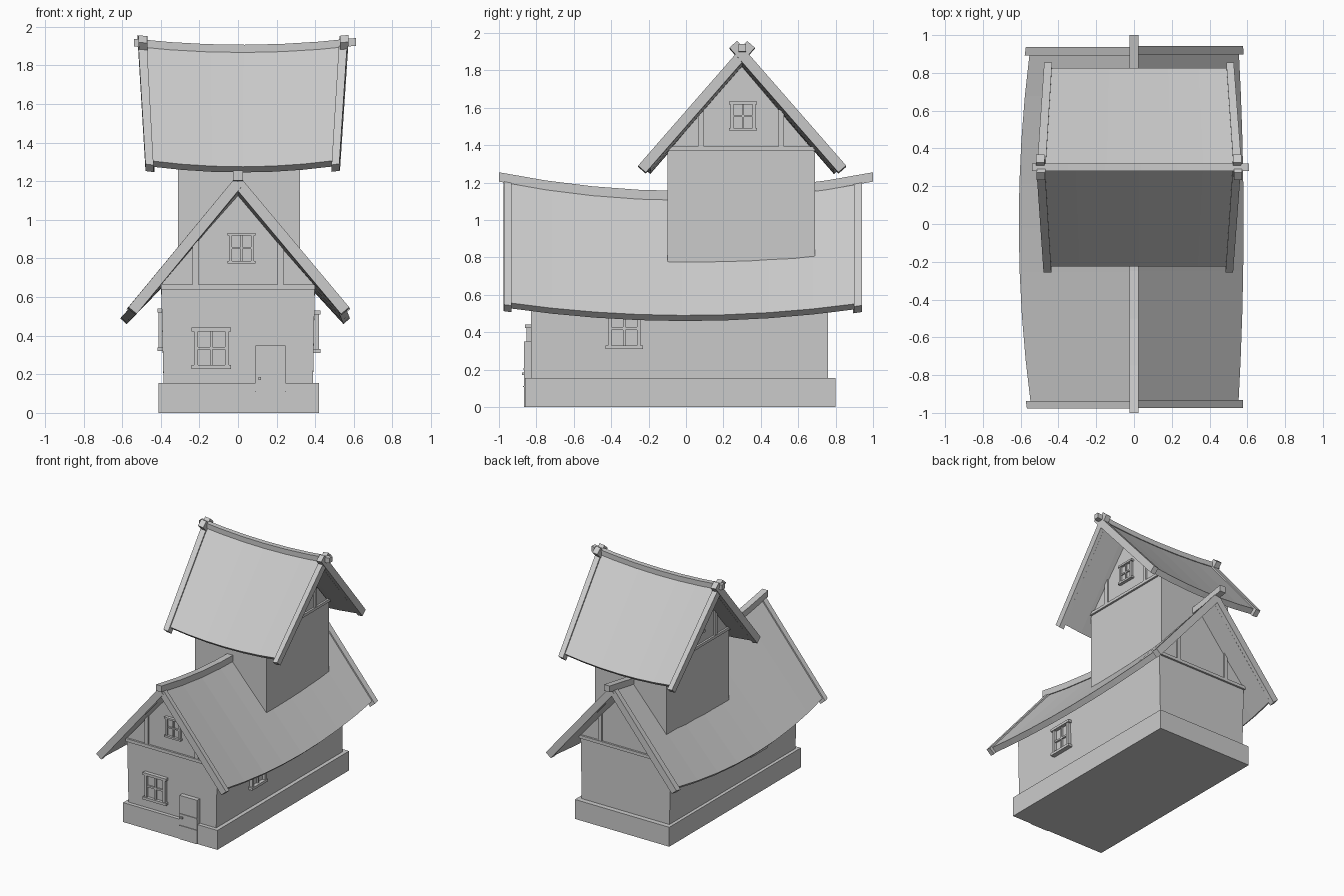
import bpy, bmesh
from mathutils import Vector, Matrix

if "Cube" in bpy.data.objects:
    bpy.data.objects.remove(bpy.data.objects["Cube"])


def finish(name, bm):
    bmesh.ops.recalc_face_normals(bm, faces=bm.faces)
    me = bpy.data.meshes.new(name)
    bm.to_mesh(me)
    bm.free()
    ob = bpy.data.objects.new(name, me)
    bpy.context.collection.objects.link(ob)
    return ob


def loft(name, rings):
    """Skin closed rings of points and cap both ends."""
    bm = bmesh.new()
    vs = [[bm.verts.new(p) for p in r] for r in rings]
    n = len(rings[0])
    for a, b in zip(vs, vs[1:]):
        for i in range(n):
            bm.faces.new((a[i], a[(i + 1) % n], b[(i + 1) % n], b[i]))
    bm.faces.new(vs[0])
    bm.faces.new(vs[-1])
    return finish(name, bm)


def boxes(name, spans, matrix=Matrix()):
    """One object of boxes given as (x0, x1, y0, y1, z0, z1)."""
    bm = bmesh.new()
    for x0, x1, y0, y1, z0, z1 in spans:
        m = Matrix.Translation(((x0 + x1) / 2, (y0 + y1) / 2, (z0 + z1) / 2))
        m = m @ Matrix.Diagonal((x1 - x0, y1 - y0, z1 - z0, 1))
        bmesh.ops.create_cube(bm, size=1, matrix=matrix @ m)
    return finish(name, bm)


def facing(x, y, z, quarter):
    """Placement for parts whose outside is local -y."""
    return Matrix.Translation((x, y, z)) @ Matrix.Rotation(quarter * 1.5707963, 4, 'Z')


def steps(a, b, n):
    return [a + (b - a) * i / n for i in range(n + 1)]


def roof(name, at, us, ridge, eave, taper, board_us, s0, s1, beam_us, r):
    def pt(u, side, s, off):
        v, z = eave(u, side)
        top = Vector((0, ridge(u)))
        d = Vector((side * v, z)) - top
        n = Vector((-d.y, d.x)).normalized() * side
        p = top + d * s + n * off
        return at(u * (1 - taper * s), p.x, p.y)
    # sagging chevron slab
    loft(name + "_roof", [[pt(u, -1, 1, 0), at(u, 0, ridge(u)), pt(u, 1, 1, 0),
                           pt(u, 1, 1, -.045), at(u, 0, ridge(u) - .07),
                           pt(u, -1, 1, -.045)] for u in us])
    # bargeboards
    for k, (u0, u1) in enumerate(board_us):
        for side in (-1, 1):
            e = .002 * side
            loft(f"{name}_bargeboard_{k}_{side}",
                 [[pt(u0 + e, side, s, .01), pt(u1 + e, side, s, .01),
                   pt(u1 + e, side, s, -.045), pt(u0 + e, side, s, -.045)]
                  for s in (s0, s1)])
    # ridge beam
    loft(name + "_ridge_beam", [[at(u, a * r, ridge(u) + .005 + b * r)
                                 for a, b in ((-1, -1), (1, -1), (1, 1), (-1, 1))]
                                for u in beam_us])


def window(name, w, h, d, m):
    """Framed four-pane window; w, h are the outside size."""
    a, b, t = w / 2, h / 2, w * .1
    j = a - w * .06
    boxes(name, [(-a, a, -d, .01, -b, -b + t), (-a, a, -d, .01, b - t, b),
                 (-j, -j + t, -d * .8, .01, -b, b), (j - t, j, -d * .8, .01, -b, b),
                 (-t * .35, t * .35, -d * .6, .01, -b, b),
                 (-j, j, -d * .6, .01, -t * .35, t * .35),
                 (-j, j, -d * .2, .01, -b, b)], m)


def gable_trim(name, w, z0, z1, vx, top, m):
    boxes(name, [(-w, w, -.015, .01, z0, z1),
                 (-vx - .015, -vx + .015, -.012, .01, z1, top),
                 (vx - .015, vx + .015, -.012, .01, z1, top)], m)


# stone plinth
boxes("plinth", [(-.412, .42, -.86, .80, 0, .155)])

# house walls, following the roof sag
loft("house_walls", [[(-.385, y, .12), (.388, y, .12), (.398, y, .63 + .05 * y * y),
                      (0, y, 1.065 + .1 * y * y), (-.398, y, .63 + .05 * y * y)]
                     for y in steps(-.83, .76, 6)])

# main roof, ridge along y
roof("house", lambda u, v, z: (v, u, z), steps(-.95, .91, 8),
     lambda u: 1.125 + .1 * u * u,
     lambda u, s: ((.61 - .07 * u * u) if s < 0 else (.58 - .03 * u * u), .49 + .075 * u * u),
     0, [(-.975, -.935), (.895, .94)], .02, 1.03, steps(-1, 1, 8), .025)

# tower walls
loft("tower_walls", [[(x, -.10, .70), (x, .69, .70), (x, .69, 1.36),
                      (x, .295, 1.825), (x, -.10, 1.36)] for x in (-.31, .32)])

# tower roof, ridge along x
roof("tower", lambda u, v, z: (u, .30 + v, z), steps(-.48, .535, 6),
     lambda u: 1.882 + .1 * (u - .02) ** 2,
     lambda u, s: (.525, 1.275 + .12 * (u - .02) ** 2),
     .07, [(-.515, -.47), (.525, .568)], -.065, 1.045, steps(-.54, .61, 6), .02)

# timber trim on the gables
gable_trim("front_gable_trim", .40, .64, .665, .22, .89, facing(0, -.83, 0, 0))
gable_trim("back_gable_trim", .40, .64, .665, .22, .88, facing(0, .76, 0, 2))
gable_trim("tower_right_trim", .395, 1.37, 1.392, .215, 1.59, facing(.32, .295, 0, 1))
gable_trim("tower_left_trim", .395, 1.37, 1.392, .215, 1.59, facing(-.31, .295, 0, 3))

# windows
window("front_window", .205, .215, .03, facing(-.138, -.83, .335, 0))
window("front_gable_window", .145, .16, .025, facing(.018, -.83, .853, 0))
window("right_window", .20, .22, .035, facing(.392, -.33, .42, 1))
window("left_window", .20, .22, .03, facing(-.388, -.33, .43, 3))
window("tower_right_window", .15, .155, .025, facing(.32, .305, 1.555, 1))
window("tower_left_window", .15, .155, .025, facing(-.31, .305, 1.555, 3))

# door with battens and knob
boxes("door", [(.09, .245, -.866, -.82, 0, .35), (.09, .245, -.871, -.86, .2, .207),
               (.09, .245, -.871, -.86, .107, .113), (.105, .12, -.878, -.86, .17, .185)])
